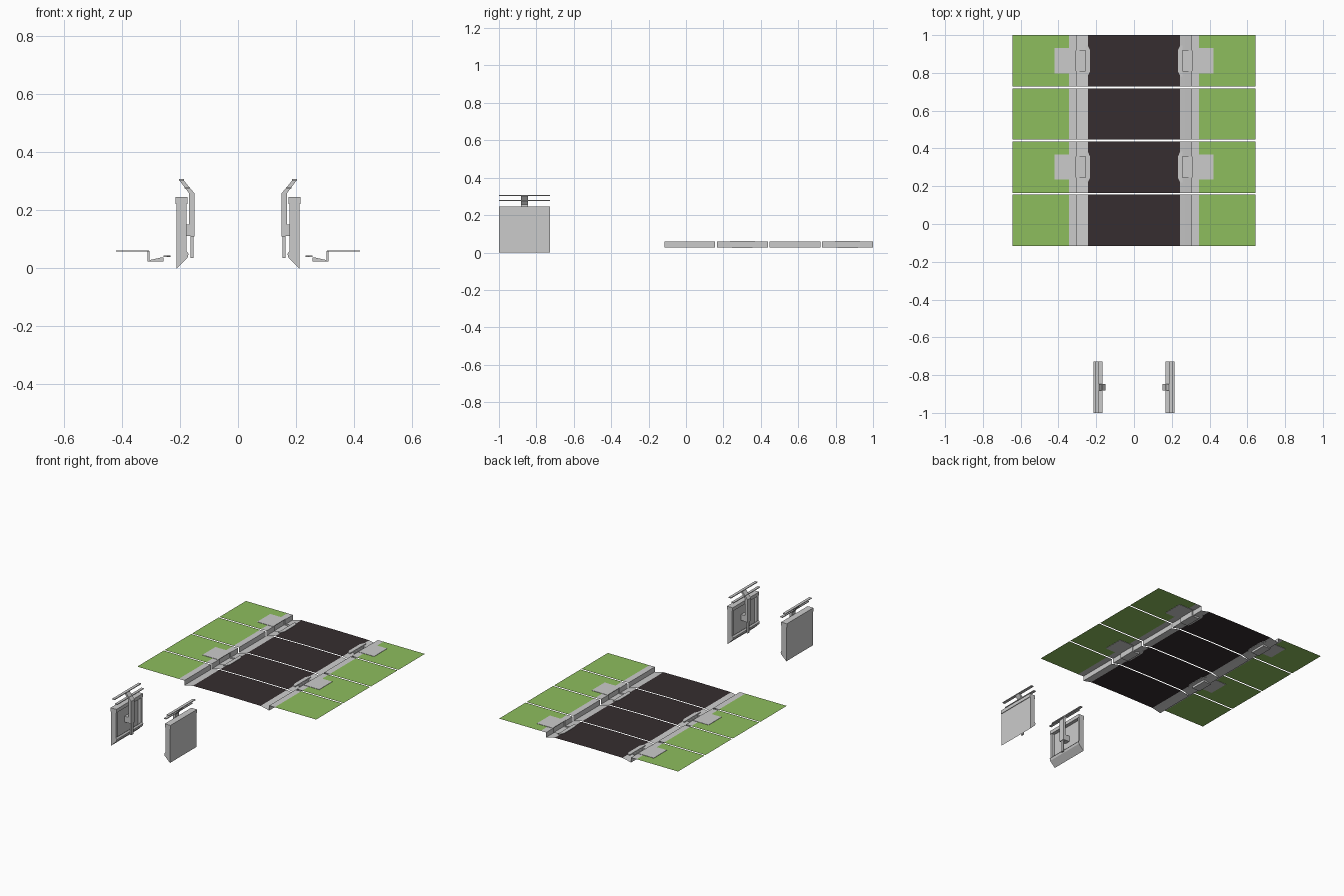
import bpy, bmesh

if "Cube" in bpy.data.objects:
    bpy.data.objects.remove(bpy.data.objects["Cube"])

def material(name, rgb):
    m = bpy.data.materials.new(name)
    m.diffuse_color = (*rgb, 1)
    m.use_nodes = True
    m.node_tree.nodes["Principled BSDF"].inputs["Base Color"].default_value = m.diffuse_color
    return m

GRASS = material("grass_green", (0.27, 0.51, 0.11))
ASPHALT = material("asphalt_dark", (0.037, 0.027, 0.029))

def finish(bm, name, mat=None):
    me = bpy.data.meshes.new(name)
    bm.to_mesh(me)
    bm.free()
    ob = bpy.data.objects.new(name, me)
    bpy.context.collection.objects.link(ob)
    if mat:
        me.materials.append(mat)
    return ob

def add_prism(bm, base, offset):
    """Closed solid: polygon plus its copy moved by offset."""
    a = [bm.verts.new(p) for p in base]
    b = [bm.verts.new([p[i] + offset[i] for i in range(3)]) for p in base]
    n = len(a)
    faces = [bm.faces.new(a), bm.faces.new(b[::-1])]
    for i in range(n):
        j = (i + 1) % n
        faces.append(bm.faces.new((a[i], b[i], b[j], a[j])))
    bmesh.ops.recalc_face_normals(bm, faces=faces)

def add_xz(bm, s, pts, y0, y1):
    add_prism(bm, [(s * x, y0, z) for x, z in pts], (0, y1 - y0, 0))

def box(x0, x1, z0, z1):
    return [(x0, z0), (x1, z0), (x1, z1), (x0, z1)]

def add_sheet(bm, s, pts, y0, y1):
    """Open strip along y, facing up or toward the road."""
    for (xa, za), (xb, zb) in zip(pts, pts[1:]):
        f = bm.faces.new([bm.verts.new(p) for p in (
            (s * xa, y0, za), (s * xb, y0, zb), (s * xb, y1, zb), (s * xa, y1, za))])
        f.normal_update()
        if f.normal.z < -1e-4 or (abs(f.normal.z) < 1e-4 and f.normal.x * s > 0):
            f.normal_flip()

LENGTH, PITCH, FIRST = 0.272, 0.2813, 0.02
KERB = [(0.345, 0.06), (0.305, 0.06), (0.305, 0.028), (0.27, 0.036), (0.243, 0.042)]
PAN = [(0.345, 0.06), (0.312, 0.06), (0.312, 0.024), (0.257, 0.024), (0.257, 0.038), (0.243, 0.042)]
WALL = [(0.312, 0.06), (0.305, 0.06), (0.305, 0.028), (0.27, 0.036), (0.257, 0.038),
        (0.257, 0.024), (0.312, 0.024)]

# Road tiles: verge, kerb, asphalt; every second one has drains
for i in range(4):
    yc = FIRST + i * PITCH
    y0, y1 = yc - LENGTH / 2, yc + LENGTH / 2
    bm = bmesh.new()
    for s in (1, -1):
        add_sheet(bm, s, [(0.243, 0.042), (0, 0.044)], y0, y1)
    bmesh.ops.remove_doubles(bm, verts=bm.verts, dist=1e-5)
    finish(bm, f"road_surface_{i + 1}", ASPHALT)
    for side, s in (("right", 1), ("left", -1)):
        bm = bmesh.new()
        add_sheet(bm, s, [(0.643, 0.06), (0.345, 0.06)], y0, y1)
        finish(bm, f"grass_verge_{side}_{i + 1}", GRASS)

        bm = bmesh.new()
        if i % 2 == 0:
            add_sheet(bm, s, KERB, y0, y1)
        else:
            a, b = yc - 0.055, yc + 0.055
            add_sheet(bm, s, KERB, y0, a)
            add_sheet(bm, s, PAN, a, b)
            add_sheet(bm, s, KERB, b, y1)
            # end walls of the drain pit
            for y, d in ((a, 1), (b, -1)):
                f = bm.faces.new([bm.verts.new((s * x, y, z)) for x, z in WALL])
                f.normal_update()
                if f.normal.y * d < 0:
                    f.normal_flip()
        bmesh.ops.remove_doubles(bm, verts=bm.verts, dist=1e-5)
        finish(bm, f"kerb_and_gutter_{side}_{i + 1}")

        if i % 2:
            # cover slab over the inlet
            bm = bmesh.new()
            add_xz(bm, s, box(0.306, 0.42, 0.058, 0.062), yc - 0.067, yc + 0.067)
            finish(bm, f"inlet_cover_{side}_{i + 1}")
            # tapered apron between road and drain
            bm = bmesh.new()
            outline = [(0.257, -0.082), (0.245, -0.082), (0.232, -0.055),
                       (0.232, 0.055), (0.245, 0.082), (0.257, 0.082)]
            add_prism(bm, [(s * x, yc + y, 0.039) for x, y in outline], (0, 0, 0.0055))
            finish(bm, f"drain_apron_{side}_{i + 1}")

# Bridge parapets with posts and rails
Y0, Y1, YC = -1.0, -0.728, -0.864
for side, s in (("right", 1), ("left", -1)):
    bm = bmesh.new()
    add_xz(bm, s, box(0.197, 0.211, 0.014, 0.225), Y0, Y1)
    add_xz(bm, s, box(0.174, 0.215, 0.222, 0.245), Y0, Y1)
    add_xz(bm, s, [(0.211, 0), (0.174, 0.036), (0.17, 0.05), (0.178, 0.06), (0.197, 0.045),
                   (0.211, 0.03)], Y0, Y1)
    for y in (Y0, Y1 - 0.015):
        add_xz(bm, s, [(0.211, 0.002), (0.178, 0.036), (0.178, 0.222), (0.211, 0.222)], y, y + 0.015)
    finish(bm, f"parapet_panel_{side}")

    bm = bmesh.new()
    add_xz(bm, s, box(0.154, 0.163, 0.035, 0.112), YC - 0.01, YC + 0.01)
    add_xz(bm, s, box(0.163, 0.2, 0.112, 0.15), YC - 0.018, YC + 0.018)
    add_xz(bm, s, [(0.163, 0.11), (0.15, 0.11), (0.15, 0.258), (0.188, 0.304), (0.203, 0.304),
                   (0.168, 0.258), (0.168, 0.15), (0.163, 0.15)], YC - 0.018, YC + 0.018)
    finish(bm, f"rail_post_{side}")

    bm = bmesh.new()
    add_xz(bm, s, box(0.186, 0.204, 0.302, 0.307), Y0, Y1)
    add_xz(bm, s, box(0.167, 0.184, 0.275, 0.28), Y0, Y1)
    finish(bm, f"handrails_{side}")
